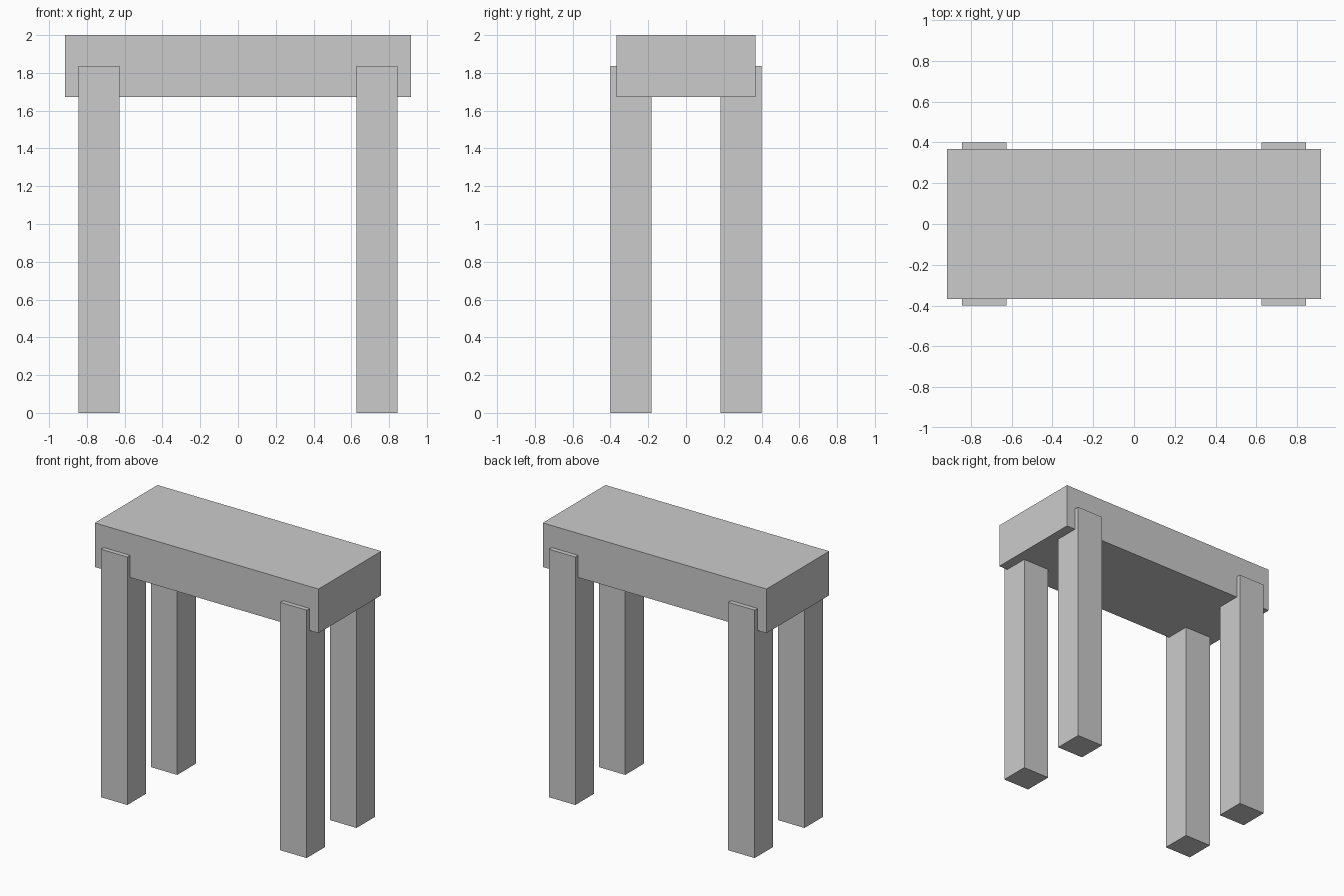
import bpy

if "Cube" in bpy.data.objects:
    bpy.data.objects.remove(bpy.data.objects["Cube"])


def box(name, x, y, z):
    """Add a box spanning the given (min, max) ranges."""
    spans = (x, y, z)
    bpy.ops.mesh.primitive_cube_add(size=1, location=[(a + b) / 2 for a, b in spans])
    obj = bpy.context.object
    obj.name = name
    obj.scale = [b - a for a, b in spans]
    bpy.ops.object.transform_apply(location=False, rotation=False, scale=True)
    return obj


# Thick slab top
box("table_top", (-0.917, 0.917), (-0.367, 0.367), (1.673, 2.0))

# Four square legs, let into the slab and standing slightly proud of its long sides
LEG_X, LEG_Y, HALF = 0.735, 0.292, 0.1085
for side, sx in (("left", -1), ("right", 1)):
    for end, sy in (("front", -1), ("back", 1)):
        cx, cy = sx * LEG_X, sy * LEG_Y
        box(f"{end}_{side}_leg", (cx - HALF, cx + HALF), (cy - HALF, cy + HALF), (0, 1.837))
